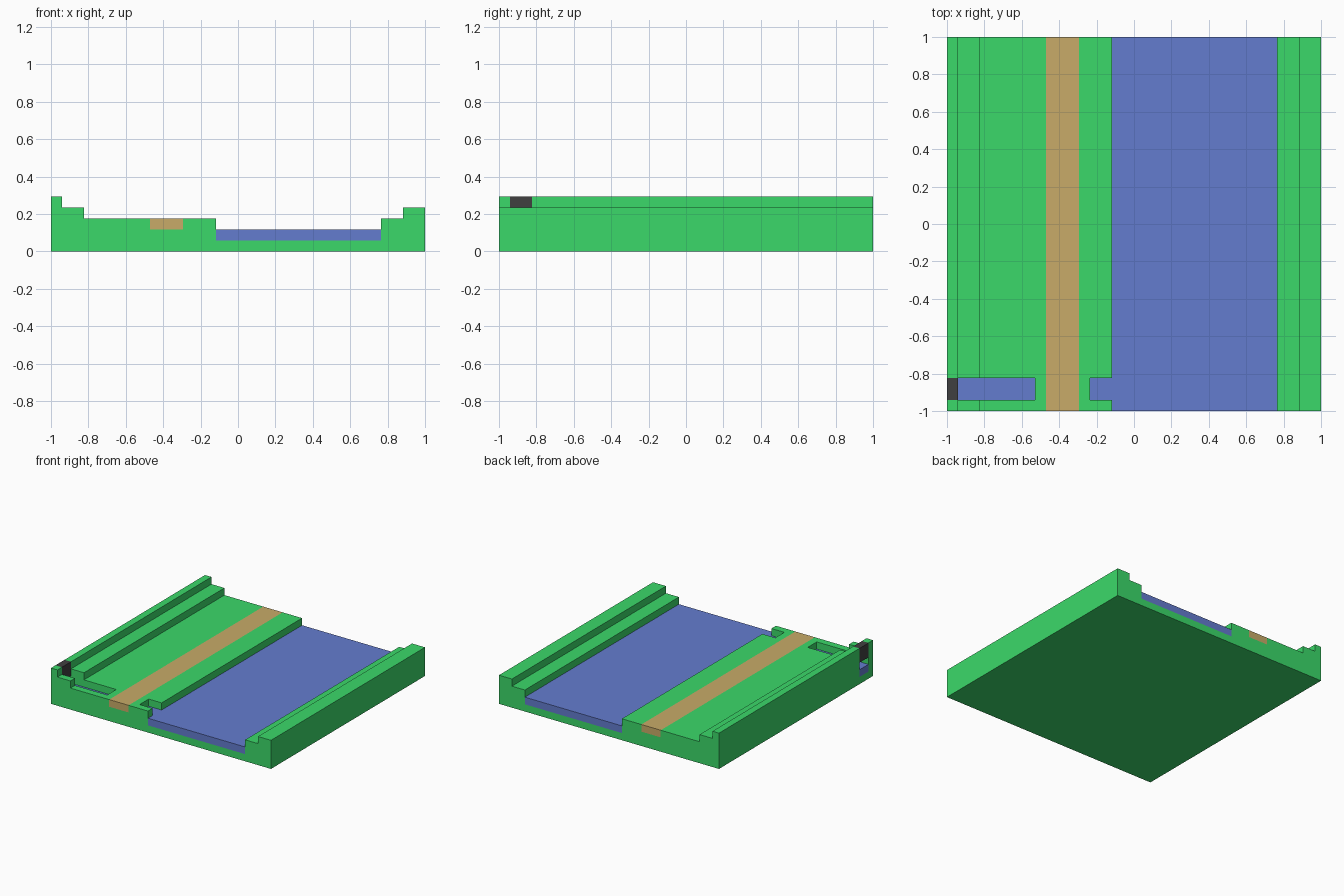
import bpy, bmesh
from mathutils import Vector

if "Cube" in bpy.data.objects:
    bpy.data.objects.remove(bpy.data.objects["Cube"])

U = 2 / 17          # the tile is 17 cells wide
H = U / 2           # one height step / half cell


def material(name, color):
    m = bpy.data.materials.new(name)
    m.diffuse_color = (*color, 1)
    m.use_nodes = True
    m.node_tree.nodes["Principled BSDF"].inputs["Base Color"].default_value = m.diffuse_color
    return m


def prism(name, points, start, depth, mat=None):
    """Extrude a closed outline from start by the depth vector."""
    bm = bmesh.new()
    face = bm.faces.new([bm.verts.new(Vector(p)) for p in points])
    bmesh.ops.translate(bm, verts=bm.verts, vec=start)
    ext = bmesh.ops.extrude_face_region(bm, geom=[face])
    bmesh.ops.translate(bm, vec=depth,
                        verts=[g for g in ext["geom"] if isinstance(g, bmesh.types.BMVert)])
    bmesh.ops.recalc_face_normals(bm, faces=bm.faces)
    me = bpy.data.meshes.new(name)
    bm.to_mesh(me)
    bm.free()
    if mat:
        me.materials.append(mat)
    ob = bpy.data.objects.new(name, me)
    bpy.context.collection.objects.link(ob)
    return ob


def xz(points):
    return [(x * H, 0, z * H) for x, z in points]


grass = material("grass", (0.044, 0.694, 0.144))
water = material("water", (0.127, 0.202, 0.624))
dirt = material("dirt", (0.578, 0.407, 0.138))
iron = material("iron", (0.051, 0.051, 0.051))

Y0, Y1 = -16 * H, -14 * H   # side channel

# Terraced ground with river bed and a slot for the path
ground = prism("ground", xz([
    (-17, 0), (17, 0), (17, 4), (15, 4), (15, 3), (13, 3), (13, 1), (-2, 1), (-2, 3),
    (-5, 3), (-5, 2), (-8, 2), (-8, 3), (-14, 3), (-14, 4), (-16, 4), (-16, 5), (-17, 5)]),
    (0, -1, 0), (0, 2, 0), grass)

# Side channel cut through the banks, passing beneath the path
cutter = prism("channel_cutter", xz([
    (-18, 1), (-1, 1), (-1, 7), (-4, 7), (-4, 2), (-5, 2), (-5, 2.5), (-8, 2.5), (-8, 2),
    (-9, 2), (-9, 7), (-18, 7)]), (0, Y0, 0), (0, Y1 - Y0, 0))
cutter.hide_render = True
mod = ground.modifiers.new("channel", "BOOLEAN")
mod.operation = "DIFFERENCE"
mod.solver = "EXACT"
mod.object = cutter
bpy.context.view_layer.objects.active = ground
bpy.ops.object.modifier_apply(modifier=mod.name)
bpy.data.objects.remove(cutter)

# River with its side channel
prism("river", [(13 * H, -1, 0), (13 * H, 1, 0), (-2 * H, 1, 0), (-2 * H, Y1, 0),
                (-1, Y1, 0), (-1, Y0, 0), (-2 * H, Y0, 0), (-2 * H, -1, 0)],
      (0, 0, H), (0, 0, H), water)

# Dirt path
prism("path", xz([(-8, 2), (-5, 2), (-5, 3), (-8, 3)]), (0, -1, 0), (0, 2, 0), dirt)

# Sluice gate above the channel inlet
prism("sluice_gate", xz([(-17, 3), (-16, 3), (-16, 5), (-17, 5)]),
      (0, Y0, 0), (0, Y1 - Y0, 0), iron)
